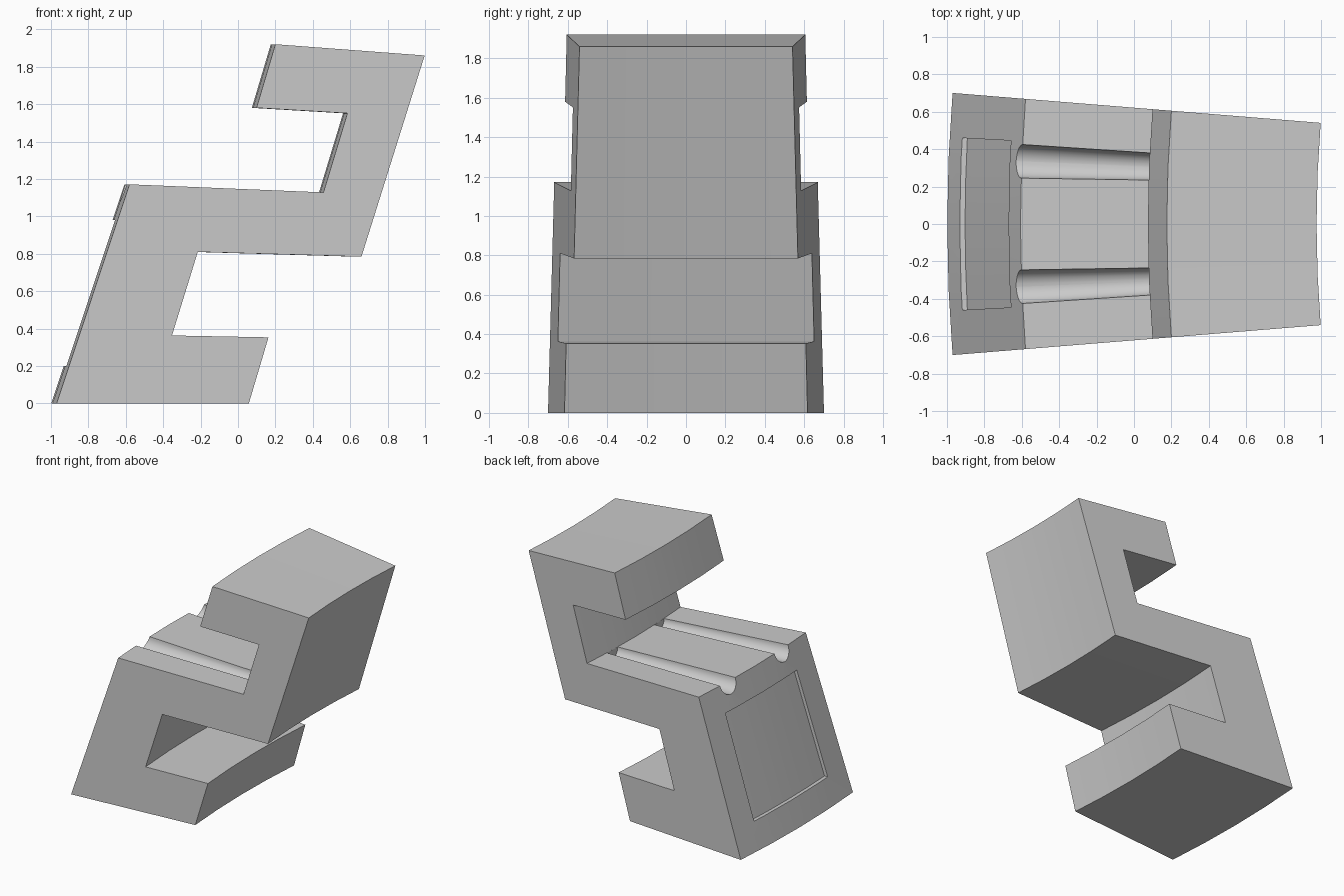
import bpy, bmesh, math
from mathutils import Vector, Matrix

if "Cube" in bpy.data.objects:
    bpy.data.objects.remove(bpy.data.objects["Cube"], do_unlink=True)

AXIS_X = 7.65          # vertical axis the block is bent around
HALF = 0.0811          # half of the sector angle

grey = bpy.data.materials.new("stone_grey")
grey.use_nodes = True
grey.diffuse_color = (0.6, 0.6, 0.6, 1)
grey.node_tree.nodes["Principled BSDF"].inputs["Base Color"].default_value = (0.6, 0.6, 0.6, 1)


def polar(r, angle, z):
    return Vector((AXIS_X - r * math.cos(angle), r * math.sin(angle), z))


def finish(bm, name):
    bmesh.ops.recalc_face_normals(bm, faces=bm.faces)
    mesh = bpy.data.meshes.new(name)
    bm.to_mesh(mesh)
    bm.free()
    mesh.materials.append(grey)
    obj = bpy.data.objects.new(name, mesh)
    bpy.context.collection.objects.link(obj)
    return obj


def sector(name, profile, half, steps):
    """Sweep a closed (radius, z) profile around the vertical axis."""
    bm = bmesh.new()
    rings = [[bm.verts.new(polar(r, half * (2 * i / steps - 1), z)) for r, z in profile]
             for i in range(steps + 1)]
    n = len(profile)
    for a, b in zip(rings, rings[1:]):
        for k in range(n):
            bm.faces.new((a[k], a[(k + 1) % n], b[(k + 1) % n], b[k]))
    bm.faces.new(rings[0])
    bm.faces.new(rings[-1])
    return finish(bm, name)


def groove(name, angle):
    """Tapered round channel running radially along the middle step."""
    start, end = polar(8.4, angle, 1.177), polar(7.217, angle, 1.128)
    run = end - start
    bm = bmesh.new()
    place = Matrix.Translation((start + end) / 2) @ run.to_track_quat('Z', 'Y').to_matrix().to_4x4()
    bmesh.ops.create_cone(bm, cap_ends=True, segments=32, radius1=0.0936,
                          radius2=0.0635, depth=run.length, matrix=place)
    return finish(bm, name)


# S-shaped block, outlined on its side face
outline = [(-0.97, 0), (0.058, 0), (0.163, 0.353), (-0.353, 0.363), (-0.215, 0.81),
           (0.66, 0.784), (0.998, 1.86), (0.2, 1.92), (0.099, 1.58), (0.585, 1.551),
           (0.457, 1.128), (-0.58, 1.171)]
block = sector("interlocking_block",
               [((AXIS_X - x) / math.cos(HALF), z) for x, z in outline], HALF, 4)

# Recessed panel on the sloping outer face
def face_radius(z):
    return AXIS_X + 1 - z / 3

low, high, depth = 0.2, 0.98, 0.03
panel = sector("panel_cutter",
               [(face_radius(low) + 0.1, low), (face_radius(low) - depth, low),
                (face_radius(high) - depth, high), (face_radius(high) + 0.1, high)],
               0.0536, 4)

cutters = [panel, groove("left_groove_cutter", 0.0406), groove("right_groove_cutter", -0.0406)]

bpy.ops.object.select_all(action='DESELECT')
bpy.context.view_layer.objects.active = block
block.select_set(True)
for cutter in cutters:
    cutter.hide_render = True
    mod = block.modifiers.new("cut", 'BOOLEAN')
    mod.operation = 'DIFFERENCE'
    mod.solver = 'EXACT'
    mod.object = cutter
    bpy.ops.object.modifier_apply(modifier=mod.name)
    bpy.data.objects.remove(cutter, do_unlink=True)

bpy.ops.object.shade_smooth_by_angle(angle=math.radians(25))
